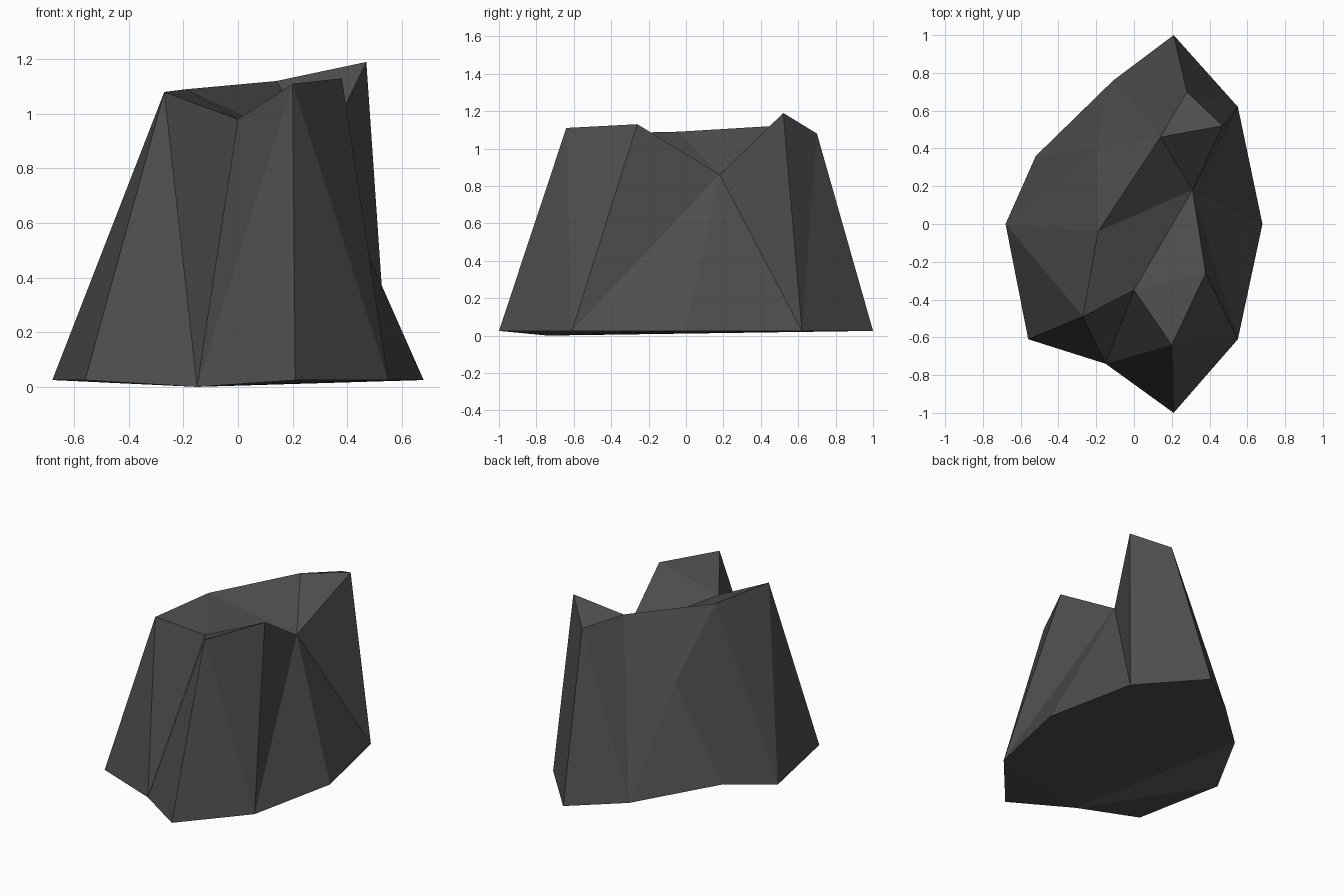
import bpy, bmesh

if "Cube" in bpy.data.objects:
    bpy.data.objects.remove(bpy.data.objects["Cube"])

# Ground outline, clockwise from the back tip
BASE = [(0.21, 1.0, 0.025), (0.55, 0.62, 0.025), (0.68, 0.0, 0.025),
        (0.55, -0.61, 0.025), (0.21, -1.0, 0.025), (-0.15, -0.74, 0.0),
        (-0.56, -0.61, 0.025), (-0.68, 0.0, 0.025), (-0.52, 0.36, 0.12),
        (-0.11, 0.76, 0.04)]
# Jagged upper rim, in the same direction
RIM = [(0.28, 0.70, 1.08), (0.47, 0.52, 1.19), (0.31, 0.18, 0.86),
       (0.38, -0.26, 1.13), (0.20, -0.64, 1.11), (0.0, -0.35, 0.98),
       (-0.27, -0.49, 1.08), (-0.19, -0.04, 1.09), (0.14, 0.46, 1.12)]
BULGE = (-0.20, 0.40, 0.73)

bm = bmesh.new()
base = [bm.verts.new(p) for p in BASE]
rim = [bm.verts.new(p) for p in RIM]
bulge = bm.verts.new(BULGE)


def stitch(i, j, steps):
    """Triangle strip between outlines: b steps the base, r steps the rim."""
    for s in steps:
        b, r = base[i % 10], rim[j % 9]
        if s == "b":
            i += 1
            bm.faces.new((b, r, base[i % 10]))
        else:
            j += 1
            bm.faces.new((b, r, rim[j % 9]))


# Side facets: right and front, then the back tip
stitch(0, 0, "brrbbrrbbrrbbr")
stitch(9, 8, "rb")

# Back left wall, fanned round its bulge
wall = [base[7], base[8], base[9], rim[8], rim[7]]
for k in range(5):
    bm.faces.new((wall[k], wall[(k + 1) % 5], bulge))

# Hollowed top
for tri in [(0, 1, 8), (1, 2, 8), (2, 7, 8), (2, 5, 7), (5, 6, 7), (2, 3, 5), (3, 4, 5)]:
    bm.faces.new([rim[k] for k in tri])

# Underside, fanned from the lowest corner
for k in range(6, 14):
    bm.faces.new((base[5], base[k % 10], base[(k + 1) % 10]))

bmesh.ops.recalc_face_normals(bm, faces=bm.faces)
mesh = bpy.data.meshes.new("rock")
bm.to_mesh(mesh)
bm.free()

mat = bpy.data.materials.new("dark grey stone")
mat.diffuse_color = (0.075, 0.075, 0.075, 1.0)
mat.use_nodes = True
mat.node_tree.nodes["Principled BSDF"].inputs["Base Color"].default_value = mat.diffuse_color
mesh.materials.append(mat)
bpy.context.collection.objects.link(bpy.data.objects.new("rock", mesh))
